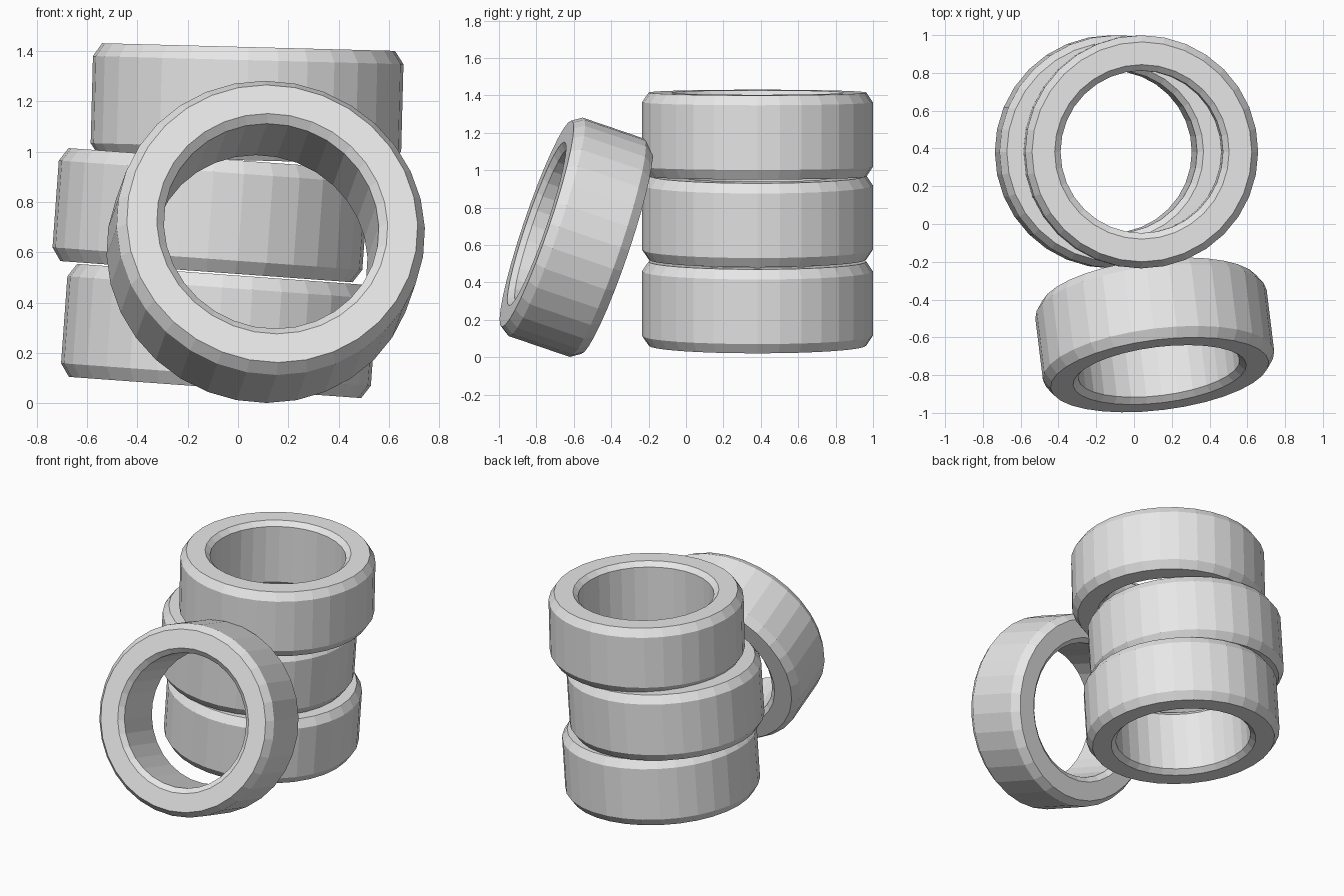
import bpy, bmesh, math
from mathutils import Matrix, Vector

if "Cube" in bpy.data.objects:
    bpy.data.objects.remove(bpy.data.objects["Cube"])

SIDES = 32

# single plain colour
grey = bpy.data.materials.new("light_grey")
grey.diffuse_color = (0.8, 0.8, 0.8, 1)
grey.use_nodes = True
grey.node_tree.nodes["Principled BSDF"].inputs["Base Color"].default_value = grey.diffuse_color

# tyre cross-section (radius, height), chamfered outside and inside
half = [(0.43, 0.195), (0.462, 0.225), (0.582, 0.225), (0.617, 0.173)]
profile = half + [(r, -z) for r, z in reversed(half)]


def tyre(name, centre, rotation):
    """Sweep the closed profile round the local z axis and place the tyre."""
    bm = bmesh.new()
    rings = []
    for i in range(SIDES):
        a = 2 * math.pi * i / SIDES
        rings.append([bm.verts.new((r * math.cos(a), r * math.sin(a), z))
                      for r, z in profile])
    n = len(profile)
    for i in range(SIDES):
        a, b = rings[i], rings[(i + 1) % SIDES]
        for j in range(n):
            k = (j + 1) % n
            bm.faces.new((a[j], a[k], b[k], b[j]))
    bmesh.ops.recalc_face_normals(bm, faces=bm.faces)
    mesh = bpy.data.meshes.new(name)
    bm.to_mesh(mesh)
    bm.free()
    mesh.materials.append(grey)
    obj = bpy.data.objects.new(name, mesh)
    obj.matrix_world = Matrix.Translation(Vector(centre)) @ rotation
    bpy.context.collection.objects.link(obj)


def rot(degrees, axis):
    return Matrix.Rotation(math.radians(degrees), 4, axis)


# crooked stack of three
tyre("bottom_tyre", (-0.075, 0.382, 0.287), rot(4.15, 'Y'))
tyre("middle_tyre", (-0.109, 0.382, 0.747), rot(4.15, 'Y'))
tyre("top_tyre", (0.036, 0.382, 1.19), rot(1.5, 'Y'))

# tyre leaning against the front of the stack, turned slightly
tyre("leaning_tyre", (0.11, -0.587, 0.641), rot(7, 'Z') @ rot(90 - 18.7, 'X'))
